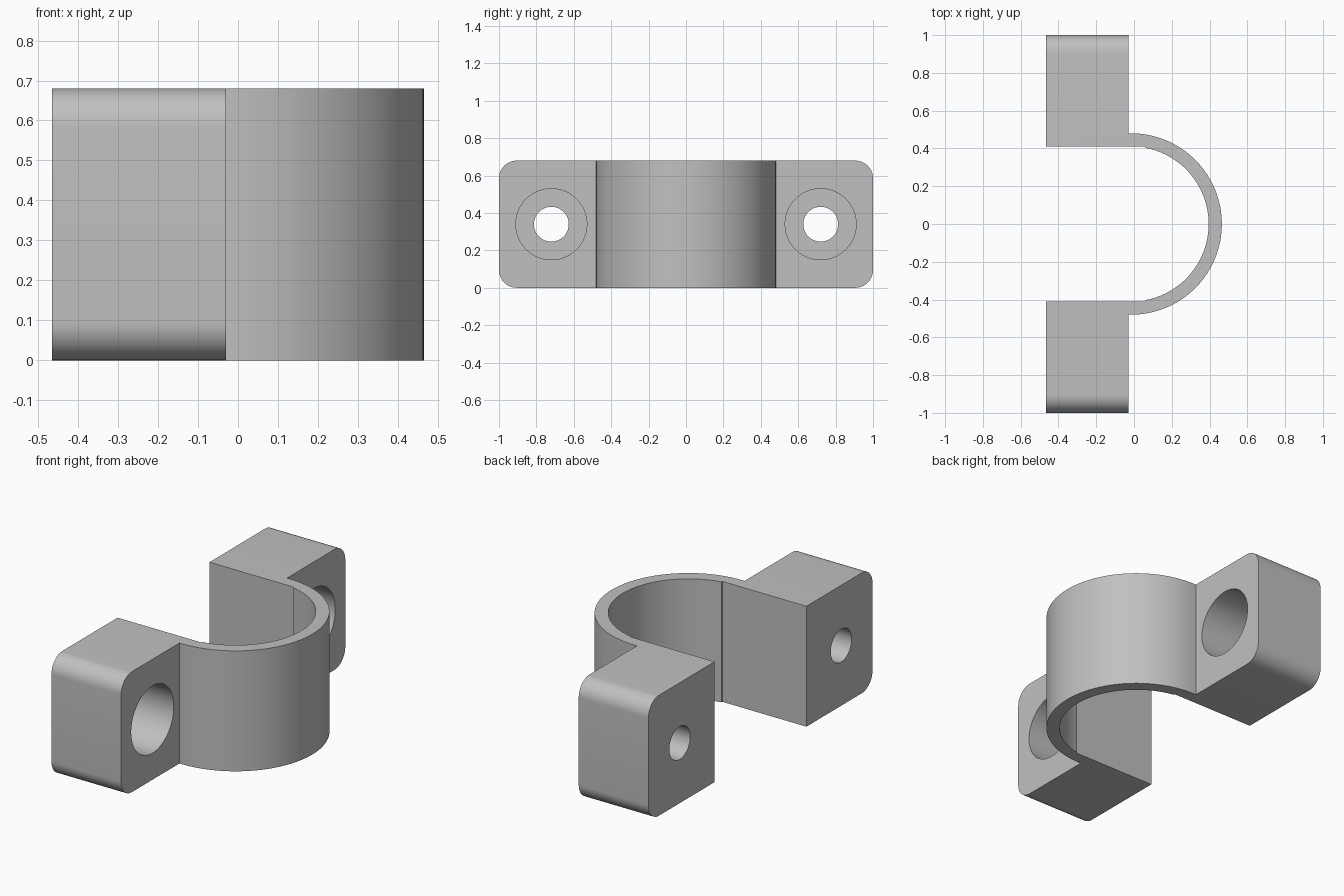
import bpy, bmesh, math
from mathutils import Matrix

cube = bpy.data.objects.get("Cube")
if cube:
    bpy.data.objects.remove(cube, do_unlink=True)

HEIGHT = 0.68
BACK, FRONT = -0.465, -0.03      # x extent of the ears
CX, R_OUT, R_IN = -0.015, 0.48, 0.41
STEP_X = 0.06                    # where the straight inner wall meets the bore
HOLE_Y, HOLE_Z = 0.72, HEIGHT / 2
SEGMENTS = 64

# Material
grey = bpy.data.materials.new("plain grey")
grey.use_nodes = True
colour = (0.53, 0.53, 0.53, 1)
grey.diffuse_color = colour
grey.node_tree.nodes["Principled BSDF"].inputs["Base Color"].default_value = colour


def make_object(name, bm):
    mesh = bpy.data.meshes.new(name)
    bm.to_mesh(mesh)
    bm.free()
    mesh.materials.append(grey)
    obj = bpy.data.objects.new(name, mesh)
    bpy.context.collection.objects.link(obj)
    return obj


def arc(radius, start, end):
    angles = [start + (end - start) * i / SEGMENTS for i in range(SEGMENTS + 1)]
    return [(CX + radius * math.cos(a), radius * math.sin(a)) for a in angles]


def hole_cutter(name, radius, x0, x1, y):
    bm = bmesh.new()
    place = Matrix.Translation(((x0 + x1) / 2, y, HOLE_Z)) @ Matrix.Rotation(math.pi / 2, 4, "Y")
    bmesh.ops.create_cone(bm, cap_ends=True, segments=SEGMENTS, radius1=radius,
                          radius2=radius, depth=x1 - x0, matrix=place)
    obj = make_object(name, bm)
    obj.hide_render = True
    return obj


# Clamp plan: two ears joined by a half-round strap
inner_angle = math.acos((STEP_X - CX) / R_IN)
plan = [(BACK, -R_IN), (BACK, -1), (FRONT, -1), (FRONT, -R_OUT)]
plan += arc(R_OUT, -math.pi / 2, math.pi / 2)
plan += [(FRONT, R_OUT), (FRONT, 1), (BACK, 1), (BACK, R_IN), (STEP_X, R_IN)]
plan += arc(R_IN, inner_angle, -inner_angle)
plan += [(STEP_X, -R_IN)]

bm = bmesh.new()
base = bm.faces.new([bm.verts.new((x, y, 0)) for x, y in plan])
top = bmesh.ops.extrude_face_region(bm, geom=[base])
bmesh.ops.translate(bm, vec=(0, 0, HEIGHT),
                    verts=[v for v in top["geom"] if isinstance(v, bmesh.types.BMVert)])
bmesh.ops.recalc_face_normals(bm, faces=bm.faces)

# Rounded outer edges of the ears
outer = [e for e in bm.edges if all(abs(v.co.y) > 0.99 for v in e.verts)
         and abs(e.verts[0].co.z - e.verts[1].co.z) < 0.01]
bmesh.ops.bevel(bm, geom=outer, offset=0.095, offset_type="OFFSET", segments=12,
                profile=0.5, affect="EDGES")
clamp = make_object("pipe_clamp_half", bm)

# Bolt holes with counterbores
bpy.context.view_layer.objects.active = clamp
clamp.select_set(True)
for side in (-1, 1):
    y = side * HOLE_Y
    for cutter in (hole_cutter("bolt_hole_cutter", 0.093, BACK - 0.1, FRONT + 0.05, y),
                   hole_cutter("counterbore_cutter", 0.19, FRONT - 0.27, FRONT + 0.1, y)):
        mod = clamp.modifiers.new("bolt hole", "BOOLEAN")
        mod.operation = "DIFFERENCE"
        mod.solver = "EXACT"
        mod.object = cutter
        bpy.ops.object.modifier_apply(modifier=mod.name)
        bpy.data.objects.remove(cutter, do_unlink=True)

bpy.ops.object.shade_smooth_by_angle(angle=math.radians(30))
